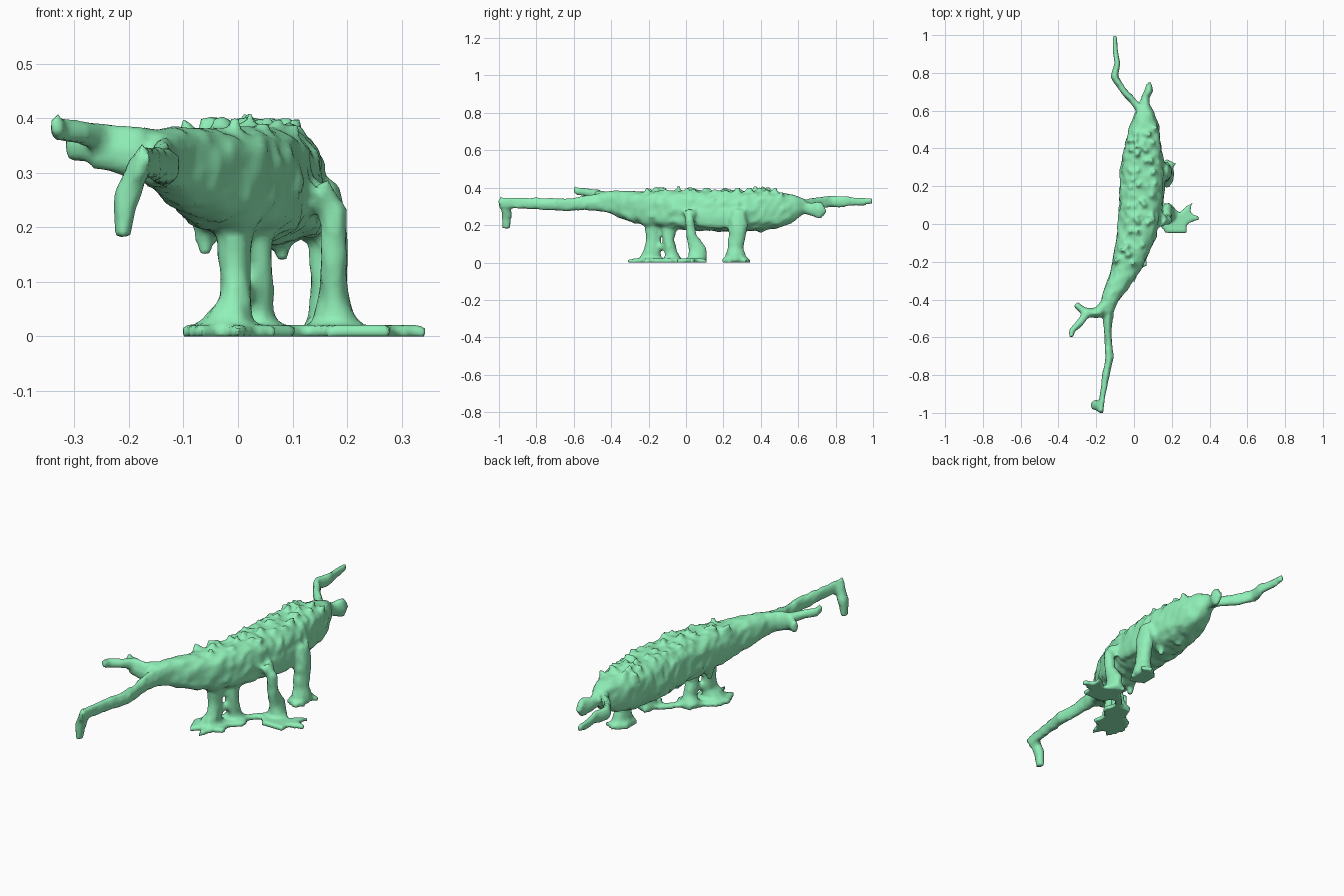
import bpy, bmesh, math, random
from mathutils import Vector

random.seed(4)
parts = []


def loft(name, stations, sides=10, power=1.0, step=0.03, jitter=0.0):
    """Tube through stations (x, y, z, half width, half height) with a rough skin."""
    dense = []
    for a, b in zip(stations, stations[1:]):
        n = max(1, round((Vector(b[:3]) - Vector(a[:3])).length / step))
        dense += [[p + (q - p) * i / n for p, q in zip(a, b)] for i in range(n)]
    dense.append(list(stations[-1]))
    bm = bmesh.new()
    rings = []
    for i, s in enumerate(dense):
        prev, nxt = dense[max(i - 1, 0)], dense[min(i + 1, len(dense) - 1)]
        d = (Vector(nxt[:3]) - Vector(prev[:3])).normalized()
        side = d.cross(Vector((0, 0, 1))) if abs(d.z) < 0.85 else d.cross(Vector((0, 1, 0)))
        side.normalize()
        up = side.cross(d)
        ring = []
        for k in range(sides):
            t = math.tau * k / sides
            c, n = math.cos(t), math.sin(t)
            c = math.copysign(abs(c) ** power, c)
            n = math.copysign(abs(n) ** power, n)
            r = 1 + random.uniform(-jitter, jitter)
            co = Vector(s[:3]) + side * c * s[3] * r + up * n * s[4] * r
            co.z = max(co.z, 0.002)
            ring.append(bm.verts.new(co))
        rings.append(ring)
    for a, b in zip(rings, rings[1:]):
        for k in range(sides):
            bm.faces.new((a[k], a[(k + 1) % sides], b[(k + 1) % sides], b[k]))
    bm.faces.new(rings[0])
    bm.faces.new(rings[-1])
    finish(name, bm)


def slab(name, outline, top=0.021):
    """Flat foot web standing on the ground."""
    bm = bmesh.new()
    f = bm.faces.new([bm.verts.new((x, y, 0)) for x, y in outline])
    ext = bmesh.ops.extrude_face_region(bm, geom=[f])
    for v in ext["geom"]:
        if isinstance(v, bmesh.types.BMVert):
            v.co.z = top
    finish(name, bm)


def finish(name, bm):
    bmesh.ops.recalc_face_normals(bm, faces=bm.faces)
    me = bpy.data.meshes.new(name)
    bm.to_mesh(me)
    bm.free()
    ob = bpy.data.objects.new(name, me)
    bpy.context.collection.objects.link(ob)
    parts.append(ob)


# Long rough torso, slanting from the neck at the front to the rump
loft("torso", [
    (-0.15, -0.47, 0.325, 0.035, 0.048), (-0.12, -0.38, 0.32, 0.048, 0.063),
    (-0.065, -0.28, 0.298, 0.065, 0.082), (-0.025, -0.18, 0.285, 0.085, 0.095),
    (0.015, -0.05, 0.28, 0.103, 0.103), (0.035, 0.1, 0.277, 0.113, 0.108),
    (0.045, 0.28, 0.277, 0.116, 0.108), (0.05, 0.42, 0.278, 0.098, 0.103),
    (0.055, 0.52, 0.285, 0.077, 0.09), (0.055, 0.59, 0.30, 0.05, 0.062),
    (0.05, 0.64, 0.31, 0.025, 0.03)], sides=24, power=0.74, step=0.025, jitter=0.075)

# Ragged scales along the back and belly
for i in range(60):
    y = random.uniform(-0.25, 0.52)
    mid = 0.03 + 0.06 * min(y, 0.2) + (0.2 * y if y < 0 else 0)
    x = mid + random.uniform(-0.075, 0.075)
    loft("scale", [(x, y, 0.34, 0.018, 0.018), (x, y + 0.01, 0.388 + 0.022 * random.random()
         - 2.2 * (x - mid) ** 2, 0.01, 0.01)], sides=5)
for x, y, z in ((-0.06, -0.1, 0.15), (0.08, 0.3, 0.14), (0.05, 0.4, 0.16), (0.0, 0.2, 0.165)):
    loft("belly_tuft", [(x, y, 0.24, 0.035, 0.035), (x, y, z, 0.012, 0.012)], sides=6)

# Front limbs: forked upper one and long drooping one
loft("fork_stem", [(-0.13, -0.41, 0.33, 0.035, 0.05), (-0.19, -0.47, 0.335, 0.028, 0.052),
                   (-0.26, -0.47, 0.35, 0.025, 0.042)], jitter=0.12)
loft("fork_tip_rear", [(-0.25, -0.475, 0.35, 0.022, 0.034), (-0.31, -0.425, 0.35, 0.017, 0.03)])
loft("fork_tip_front", [(-0.25, -0.475, 0.365, 0.022, 0.028), (-0.29, -0.53, 0.375, 0.02, 0.022),
                        (-0.33, -0.565, 0.38, 0.016, 0.022), (-0.332, -0.6, 0.388, 0.012, 0.02)],
     jitter=0.12)
loft("long_arm", [(-0.13, -0.43, 0.32, 0.03, 0.048), (-0.14, -0.52, 0.32, 0.024, 0.043),
                  (-0.138, -0.6, 0.312, 0.02, 0.036), (-0.13, -0.7, 0.31, 0.023, 0.035),
                  (-0.148, -0.8, 0.315, 0.02, 0.033), (-0.165, -0.9, 0.318, 0.015, 0.033),
                  (-0.178, -1.0, 0.32, 0.014, 0.032)], jitter=0.15)
loft("hanging_hand", [(-0.18, -0.965, 0.32, 0.022, 0.025), (-0.203, -0.96, 0.26, 0.024, 0.028),
                      (-0.213, -0.96, 0.182, 0.015, 0.022)], jitter=0.12)

# Rear limbs
loft("rear_tail", [(0.05, 0.58, 0.31, 0.025, 0.035), (0.0, 0.645, 0.315, 0.018, 0.026),
                   (-0.06, 0.71, 0.32, 0.018, 0.034), (-0.105, 0.78, 0.325, 0.02, 0.034),
                   (-0.088, 0.85, 0.328, 0.016, 0.03), (-0.1, 0.92, 0.325, 0.014, 0.024),
                   (-0.1, 1.0, 0.328, 0.011, 0.018)], jitter=0.15)
loft("rear_stub", [(0.055, 0.6, 0.3, 0.03, 0.03), (0.06, 0.67, 0.285, 0.022, 0.035),
                   (0.08, 0.71, 0.28, 0.022, 0.05), (0.08, 0.74, 0.295, 0.015, 0.03)])

# Haunch along the right flank
loft("haunch", [(0.125, 0.06, 0.24, 0.025, 0.05), (0.135, 0.18, 0.24, 0.028, 0.06),
                (0.135, 0.32, 0.24, 0.028, 0.06)], power=0.8, jitter=0.06)

# Legs: stations from hip to ankle
legs = {
    "front_leg": [(-0.01, -0.17, 0.26, 0.045, 0.05), (-0.005, -0.175, 0.12, 0.027, 0.042),
                  (-0.005, -0.18, 0.06, 0.032, 0.048), (-0.02, -0.19, 0.01, 0.055, 0.065)],
    "second_leg": [(0.03, -0.08, 0.26, 0.045, 0.045), (0.03, -0.095, 0.12, 0.032, 0.032),
                   (0.035, -0.08, 0.05, 0.032, 0.035), (0.03, -0.07, 0.01, 0.055, 0.045)],
    "middle_leg": [(0.14, 0.02, 0.27, 0.035, 0.03), (0.175, 0.02, 0.23, 0.027, 0.024),
                   (0.175, 0.03, 0.14, 0.025, 0.028), (0.175, 0.06, 0.07, 0.028, 0.05),
                   (0.18, 0.06, 0.01, 0.048, 0.052)],
    "rear_leg": [(0.14, 0.28, 0.27, 0.045, 0.05), (0.165, 0.28, 0.2, 0.037, 0.05),
                 (0.165, 0.265, 0.08, 0.034, 0.045), (0.17, 0.265, 0.01, 0.045, 0.062)],
}
for name, path in legs.items():
    loft(name, path, jitter=0.1)
loft("leg_bridge", [(0.0, -0.16, 0.085, 0.018, 0.018), (0.035, -0.08, 0.08, 0.018, 0.018)])

# Splayed feet
slab("front_foot", [(-0.105, -0.2), (-0.07, -0.29), (-0.03, -0.25), (0.0, -0.315), (0.03, -0.24),
                    (0.07, -0.22), (0.06, -0.15), (0.11, -0.1), (0.08, -0.02), (0.0, -0.03),
                    (-0.03, -0.1), (-0.08, -0.13)])
slab("foot_web", [(0.06, -0.07), (0.14, 0.02), (0.12, 0.05), (0.05, -0.03)])
slab("middle_foot", [(0.12, 0.01), (0.17, -0.05), (0.28, -0.05), (0.28, 0.0), (0.35, 0.025),
                     (0.345, 0.04), (0.3, 0.055), (0.31, 0.115), (0.27, 0.09), (0.24, 0.06),
                     (0.2, 0.09), (0.15, 0.115)])
slab("rear_foot", [(0.12, 0.22), (0.18, 0.185), (0.21, 0.23), (0.2, 0.29), (0.225, 0.32),
                   (0.17, 0.345), (0.12, 0.3)])

# Fuse everything into one rough skin
bpy.ops.object.select_all(action='DESELECT')
for ob in parts:
    ob.select_set(True)
creature = parts[0]
bpy.context.view_layer.objects.active = creature
bpy.ops.object.join()
creature.name = "creature_body"
skin = creature.modifiers.new("skin", 'REMESH')
skin.mode = 'VOXEL'
skin.voxel_size = 0.011
skin.use_smooth_shade = True

# Pale green finish
green = bpy.data.materials.new("pale_green")
green.diffuse_color = (0.28, 0.87, 0.48, 1)
creature.data.materials.append(green)
